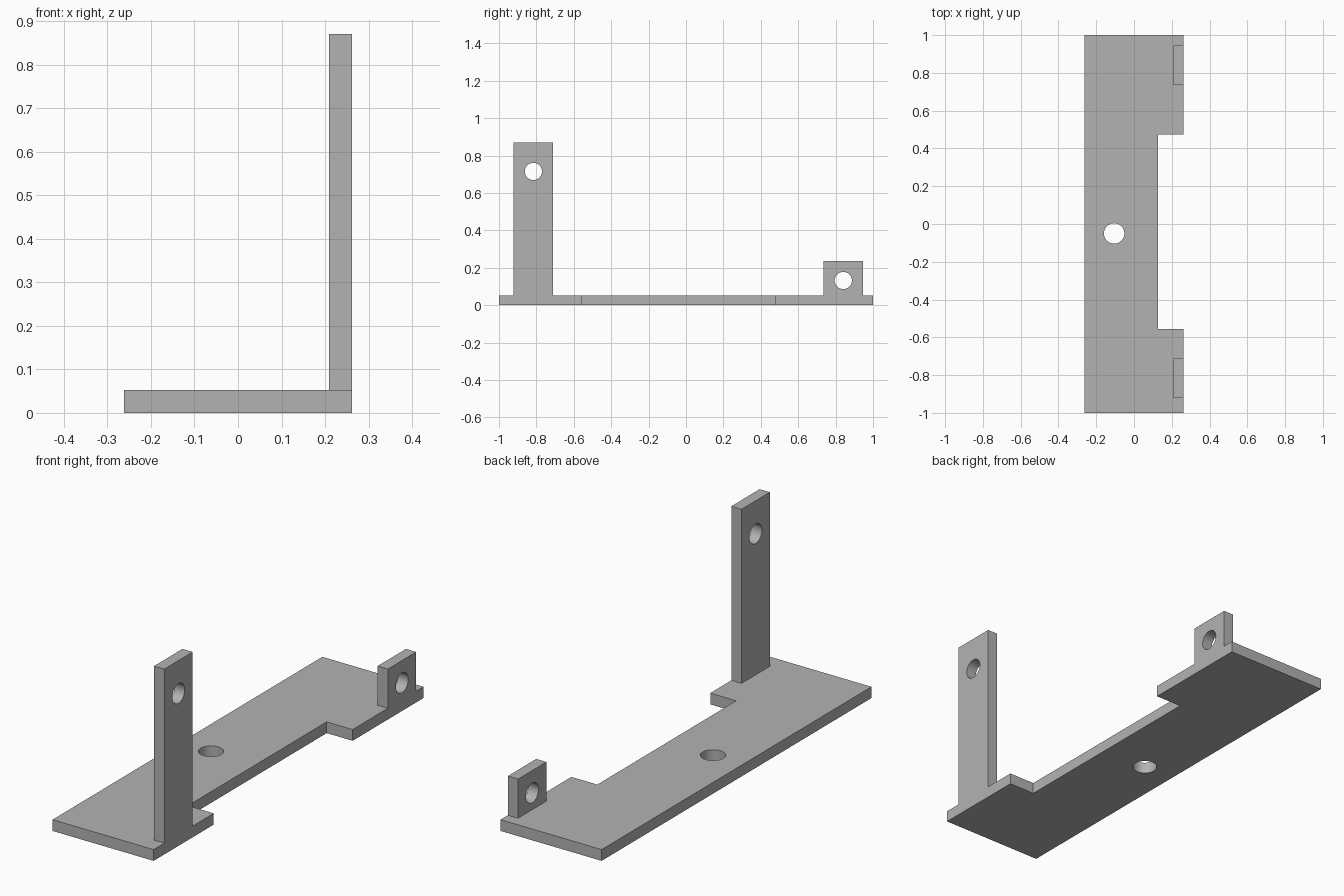
import bpy
import bmesh
from math import radians
from mathutils import Matrix

if "Cube" in bpy.data.objects:
    bpy.data.objects.remove(bpy.data.objects["Cube"], do_unlink=True)

THICK = 0.053           # sheet thickness
EDGE = 0.2625           # half width of the base
grey = bpy.data.materials.new("plain_grey")
grey.use_nodes = True
grey.diffuse_color = (0.45, 0.45, 0.45, 1)
grey.node_tree.nodes["Principled BSDF"].inputs["Base Color"].default_value = grey.diffuse_color


def add_object(name, bm):
    bmesh.ops.recalc_face_normals(bm, faces=bm.faces)
    mesh = bpy.data.meshes.new(name)
    bm.to_mesh(mesh)
    bm.free()
    mesh.materials.append(grey)
    obj = bpy.data.objects.new(name, mesh)
    bpy.context.collection.objects.link(obj)
    return obj


def extruded(name, outline, offset):
    """Extrude a closed outline of 3D points along an offset."""
    bm = bmesh.new()
    face = bm.faces.new([bm.verts.new(p) for p in outline])
    result = bmesh.ops.extrude_face_region(bm, geom=[face], use_keep_orig=True)
    moved = [g for g in result["geom"] if isinstance(g, bmesh.types.BMVert)]
    bmesh.ops.translate(bm, verts=moved, vec=offset)
    return add_object(name, bm)


def drill(obj, centre, radius, along_x=False):
    """Cut a round through hole and smooth its wall."""
    bm = bmesh.new()
    turn = Matrix.Rotation(radians(90 if along_x else 0), 4, "Y")
    bmesh.ops.create_cone(bm, cap_ends=True, segments=48, radius1=radius, radius2=radius,
                          depth=0.2, matrix=Matrix.Translation(centre) @ turn)
    cutter = add_object("hole_cutter", bm)
    cutter.hide_render = True
    cut = obj.modifiers.new("hole", "BOOLEAN")
    cut.operation = "DIFFERENCE"
    cut.solver = "EXACT"
    cut.object = cutter
    bpy.ops.object.select_all(action="DESELECT")
    obj.select_set(True)
    bpy.context.view_layer.objects.active = obj
    bpy.ops.object.modifier_apply(modifier=cut.name)
    bpy.data.objects.remove(cutter, do_unlink=True)
    bpy.ops.object.shade_smooth_by_angle(angle=radians(30))


# Base plate with a notch in its left edge and a mounting hole
notch = 0.128
outline = [(-EDGE, -1), (EDGE, -1), (EDGE, -0.555), (notch, -0.555),
           (notch, 0.475), (EDGE, 0.475), (EDGE, 1), (-EDGE, 1)]
base = extruded("base_plate", [(x, y, 0) for x, y in outline], (0, 0, THICK))
drill(base, (-0.105, -0.05, THICK / 2), 0.054)

# Upright tabs: name, centre y, top z, hole z
for name, y, top, hole in (("tall_tab", -0.816, 0.87, 0.715),
                           ("short_tab", 0.841, 0.237, 0.132)):
    a, b = y - 0.105, y + 0.105
    tab = extruded(name, [(EDGE, a, THICK), (EDGE, b, THICK), (EDGE, b, top), (EDGE, a, top)],
                   (-THICK, 0, 0))
    drill(tab, (EDGE - THICK / 2, y, hole), 0.046, along_x=True)
